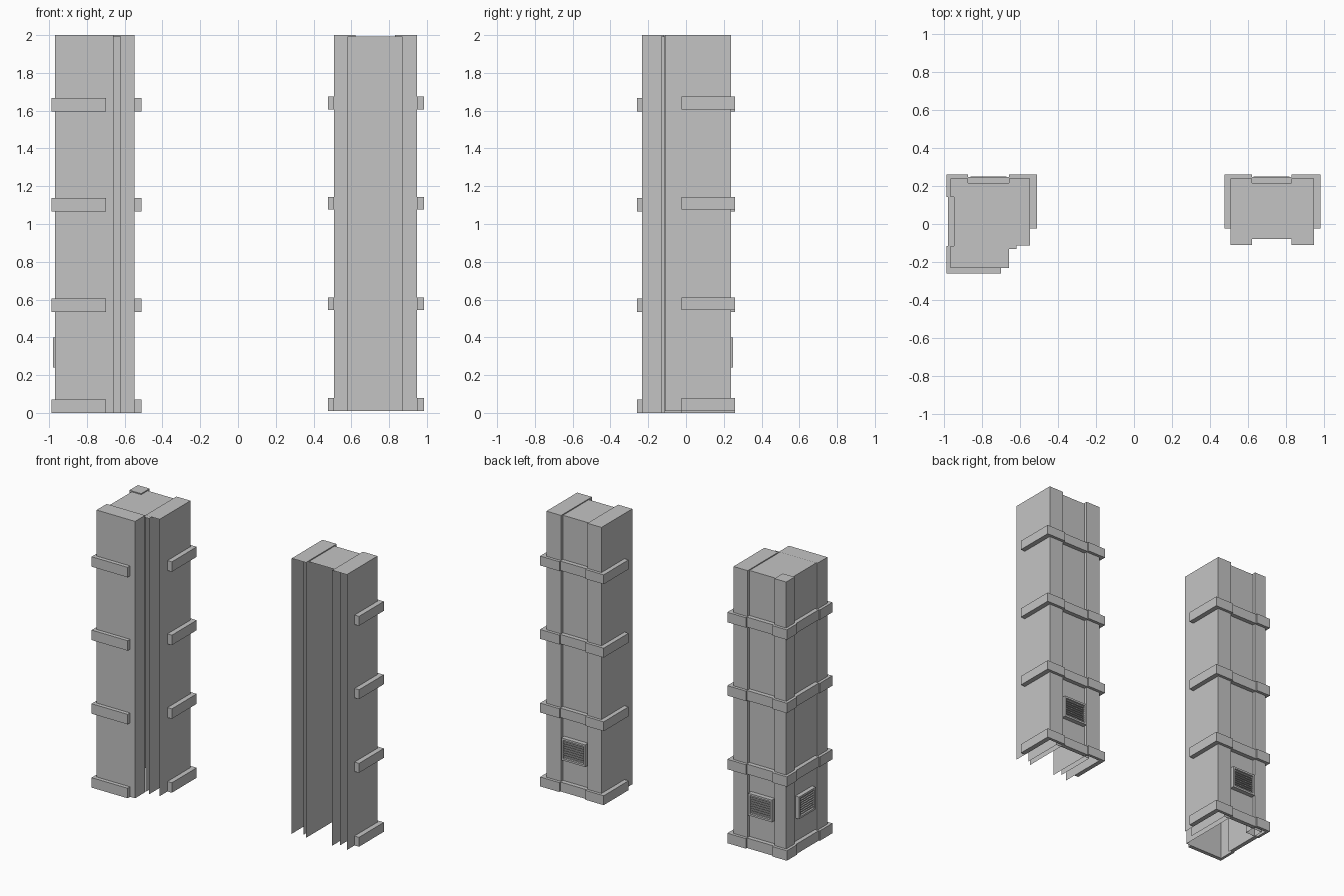
import bpy, bmesh
from mathutils import Matrix, Vector

if "Cube" in bpy.data.objects:
    bpy.data.objects.remove(bpy.data.objects["Cube"])

grey = bpy.data.materials.new("plain_grey")
grey.use_nodes = True
grey.diffuse_color = (0.55, 0.55, 0.55, 1)
grey.node_tree.nodes["Principled BSDF"].inputs["Base Color"].default_value = (0.55, 0.55, 0.55, 1)

SIDES = {"left": (1, 0, 0), "right": (-1, 0, 0), "front": (0, -1, 0),
         "back": (0, 1, 0), "bottom": (0, 0, -1)}


def box(bm, x, y, z, open_sides=()):
    """Box from axis ranges, with the named sides left open."""
    lo, hi = Vector((x[0], y[0], z[0])), Vector((x[1], y[1], z[1]))
    m = Matrix.Translation((lo + hi) / 2) @ Matrix.Diagonal((*(hi - lo), 1))
    verts = bmesh.ops.create_cube(bm, size=1, matrix=m)["verts"]
    faces = {f for v in verts for f in v.link_faces}
    gone = []
    for f in faces:
        f.normal_update()
        if any(f.normal.dot(Vector(SIDES[s])) > 0.9 for s in open_sides):
            gone.append(f)
    bmesh.ops.delete(bm, geom=gone, context="FACES")


def part(name, boxes):
    bm = bmesh.new()
    for b in boxes:
        box(bm, *b)
    me = bpy.data.meshes.new(name)
    bm.to_mesh(me)
    bm.free()
    me.materials.append(grey)
    ob = bpy.data.objects.new(name, me)
    bpy.context.collection.objects.link(ob)
    return ob


def vent(name, centre, turn):
    """Louvred vent facing +y, turned about z and moved into place."""
    w, h, d = 0.095, 0.08, 0.033
    rim = 0.014
    pieces = [((-w, -w + rim), (0, d), (-h, h)), ((w - rim, w), (0, d), (-h, h)),
              ((-w, w), (0, d), (-h, -h + rim)), ((-w, w), (0, d), (h - rim, h)),
              ((-w, w), (0, d * 0.4), (-h, h))]
    slats = 8
    for i in range(slats):
        z = -h + rim + (i + 0.5) * 2 * (h - rim) / slats
        pieces.append(((-w + rim, w - rim), (0, d * 0.75), (z - 0.004, z + 0.004)))
    ob = part(name, pieces)
    ob.data.transform(Matrix.Translation(centre) @ Matrix.Rotation(turn, 4, "Z"))


TOP, PANEL_TOP = 2.0, 1.993
BACK, RECESS, BAND = 0.239, 0.217, 0.26
open_front = ("front", "bottom")

# Half-depth tower, open towards the front
z = (0.01, TOP)
part("half_tower_pilasters", [((0.508, 0.621), (-0.112, BACK), z, open_front),
                              ((0.831, 0.948), (-0.112, BACK), z, open_front)])
part("half_tower_panel", [((0.58, 0.87), (-0.078, RECESS), (0.01, PANEL_TOP), open_front)])

# Corner tower, with a notch in its front left corner
z = (0, TOP)
part("corner_tower_front_pilaster", [((-0.968, -0.66), (-0.232, -0.117), z, ("back", "bottom"))])
part("corner_tower_back_pilasters", [((-0.66, -0.547), (-0.114, BACK), z, open_front),
                                     ((-0.968, -0.874), (0.143, BACK), z, ("bottom",))])
part("corner_tower_panel", [((-0.95, -0.62), (-0.132, RECESS), (0, PANEL_TOP), open_front)])

# Bands around the outside of both towers
for i, base in enumerate((0.004, 0.538, 1.07, 1.6)):
    z = (base + 0.006, base + 0.074)
    part(f"half_tower_band_{i + 1}", [
        ((0.476, 0.508), (-0.024, BAND), z), ((0.948, 0.984), (-0.024, BAND), z),
        ((0.508, 0.621), (BACK, BAND), z), ((0.831, 0.948), (BACK, BAND), z),
        ((0.621, 0.831), (RECESS, BAND - 0.012), z)])
    z = (base - 0.004, base + 0.068)
    part(f"corner_tower_band_{i + 1}", [
        ((-0.547, -0.512), (-0.024, BAND), z), ((-0.66, -0.547), (BACK, BAND), z),
        ((-0.874, -0.66), (RECESS, BAND - 0.012), z), ((-0.988, -0.874), (BACK, BAND), z),
        ((-0.988, -0.968), (0.143, BACK), z), ((-0.98, -0.95), (-0.117, 0.143), z),
        ((-0.988, -0.968), (-0.232, -0.117), z), ((-0.988, -0.7), (-0.26, -0.232), z)])

# Vents set in the recessed panels
quarter = 1.5708
vent("half_tower_vent", (0.726, RECESS, 0.32), 0)
vent("corner_tower_back_vent", (-0.767, RECESS, 0.32), 0)
vent("corner_tower_side_vent", (-0.947, 0.013, 0.32), quarter)
